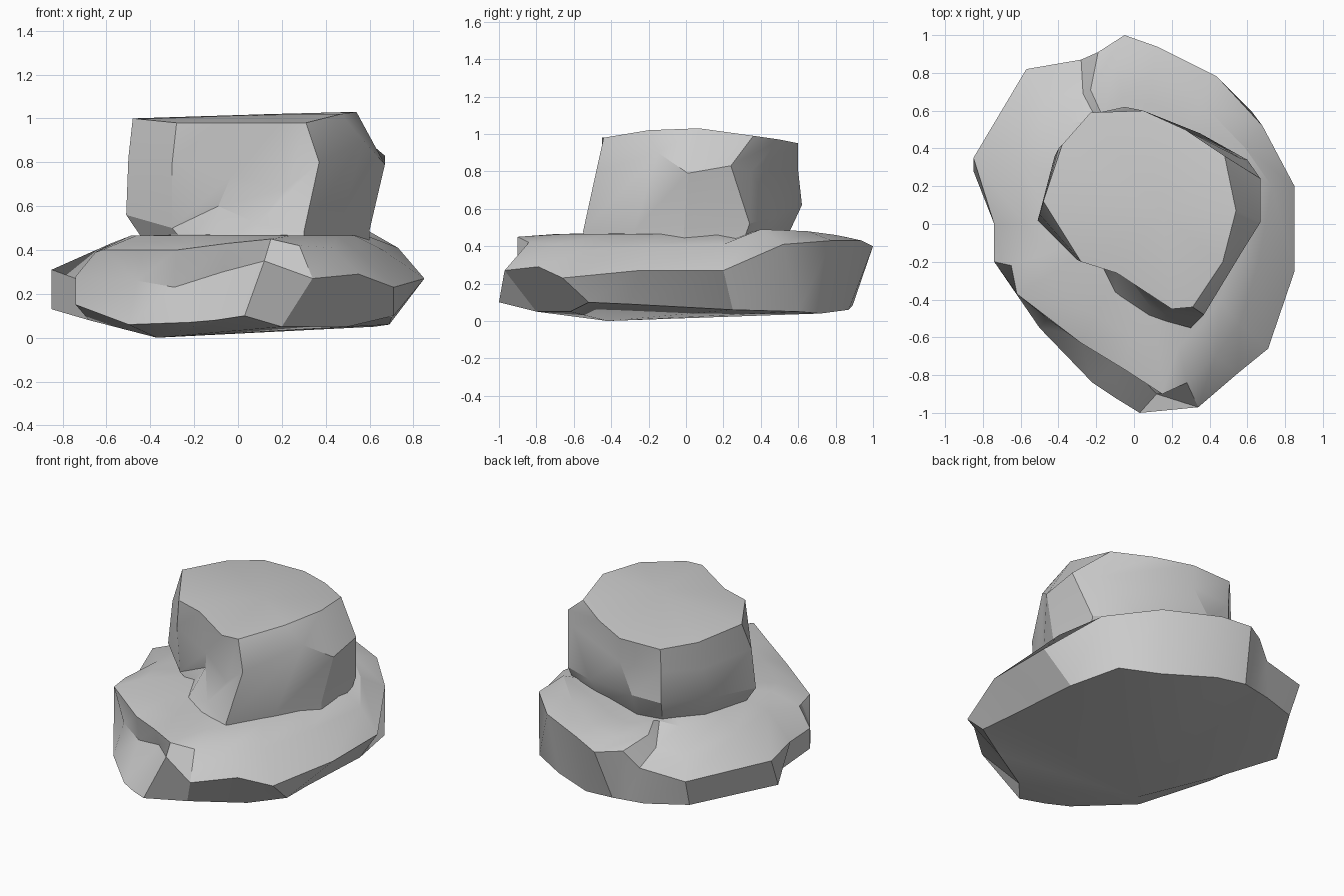
import bpy, math
from mathutils import Vector


def loft(name, rings, bottom, top):
    """Skin closed rings (bottom to top) and fan each end to a point."""
    n = len(rings[0])
    verts = [p for ring in rings for p in ring] + [bottom, top]
    lo, hi = len(verts) - 2, len(verts) - 1
    last = (len(rings) - 1) * n
    faces = []
    for j in range(n):
        k = (j + 1) % n
        for r in range(len(rings) - 1):
            faces.append((r*n + j, r*n + k, (r+1)*n + k, (r+1)*n + j))
        faces.append((k, j, lo))
        faces.append((last + j, last + k, hi))
    mesh = bpy.data.meshes.new(name)
    mesh.from_pydata(verts, [], faces)
    mesh.update()
    ob = bpy.data.objects.new(name, mesh)
    bpy.context.collection.objects.link(ob)
    bpy.ops.object.select_all(action='DESELECT')
    ob.select_set(True)
    bpy.context.view_layer.objects.active = ob
    bpy.ops.object.shade_smooth_by_angle(angle=math.radians(30))
    return ob


def shrink(ring, amount, z):
    """Copy of a ring pulled in towards the boulder's axis at height z."""
    c = Vector((.08, .03))
    return [(*(c + (Vector(p[:2]) - c) * amount), z) for p in ring]


# Broad lower slab: underside rim, widest rim (front hollow, back chip), top edge
slab_bottom = [(.7, -.3, .09), (.69, .25, .06), (.62, .6, .05), (.4, .72, .04),
               (.1, .87, .06), (-.1, .89, .08), (-.2, .87, .08), (-.3, .85, .08),
               (-.55, .75, .1), (-.85, .28, .13), (-.68, 0, .08), (-.74, -.2, .15),
               (-.5, -.55, .06), (-.22, -.84, .07), (-.1, -.92, .08), (.03, -1, .1),
               (.2, -.8, .05), (.5, -.62, .05), (.71, -.52, .1)]
slab_mid = [(.85, -.25, .27), (.85, .2, .27), (.68, .52, .41), (.44, .78, .43),
            (.12, .94, .43), (-.05, 1, .4), (-.19, .91, .41), (-.28, .87, .31),
            (-.57, .82, .28), (-.85, .35, .31), (-.74, 0, .27), (-.74, -.2, .28),
            (-.46, -.5, .26), (-.29, -.59, .23), (-.07, -.7, .3), (.12, -.9, .35),
            (.34, -.97, .27), (.55, -.79, .29), (.71, -.66, .23)]
slab_top = [(.66, -.2, .4), (.73, .2, .41), (.59, .4, .49), (.35, .65, .48),
            (.1, .8, .46), (-.1, .85, .45), (-.23, .71, .45), (-.27, .69, .37),
            (-.45, .68, .36), (-.6, .33, .42), (-.58, 0, .43), (-.65, -.22, .39),
            (-.62, -.37, .4), (-.28, -.63, .4), (-.05, -.77, .43), (.15, -.9, .45),
            (.28, -.84, .42), (.43, -.7, .41), (.56, -.53, .38)]
loft("lower_slab", [slab_bottom, slab_mid, slab_top, shrink(slab_top, .78, .465)],
     (-.37, -.42, 0), (.08, .1, .48))

# Upper boulder: overhanging lower rim with a front hollow, waist, top edge
rock_low = [(.6, -.01, .49), (.6, .34, .52), (.35, .48, .56), (-.05, .62, .62),
            (-.23, .58, .6), (-.42, .36, .6), (-.51, .02, .56), (-.3, -.16, .5),
            (-.09, -.2, .6), (.09, -.44, .52), (.3, -.55, .48), (.46, -.28, .48)]
rock_mid = [(.67, .01, .79), (.67, .24, .83), (.56, .35, .8), (.05, .6, .8),
            (-.23, .58, .8), (-.4, .4, .8), (-.5, .05, .82), (-.3, -.19, .8),
            (-.03, -.28, .74), (.22, -.43, .68), (.37, -.48, .8), (.57, -.15, .9)]
rock_top = [(.54, .07, 1.03), (.48, .36, .99), (.27, .5, .97), (.05, .6, .95),
            (-.23, .59, .95), (-.38, .42, .97), (-.48, .12, 1.0), (-.28, -.2, .98),
            (-.09, -.26, .98), (.2, -.45, .98), (.31, -.44, .98), (.47, -.2, 1.02)]
# Undercut foot sunk into the slab, spreading to a small apron at the front
rock_foot = shrink(rock_low, .85, .43)
rock_foot[0:2] = [(.6, -.01, .41), (.58, .3, .41)]
rock_foot[8:12] = [(-.1, -.37, .46), (.08, -.49, .46), (.3, -.54, .43), (.46, -.28, .42)]
loft("upper_boulder", [rock_foot, rock_low, rock_mid, rock_top], (.08, .03, .4), (.15, .05, 1.02))
